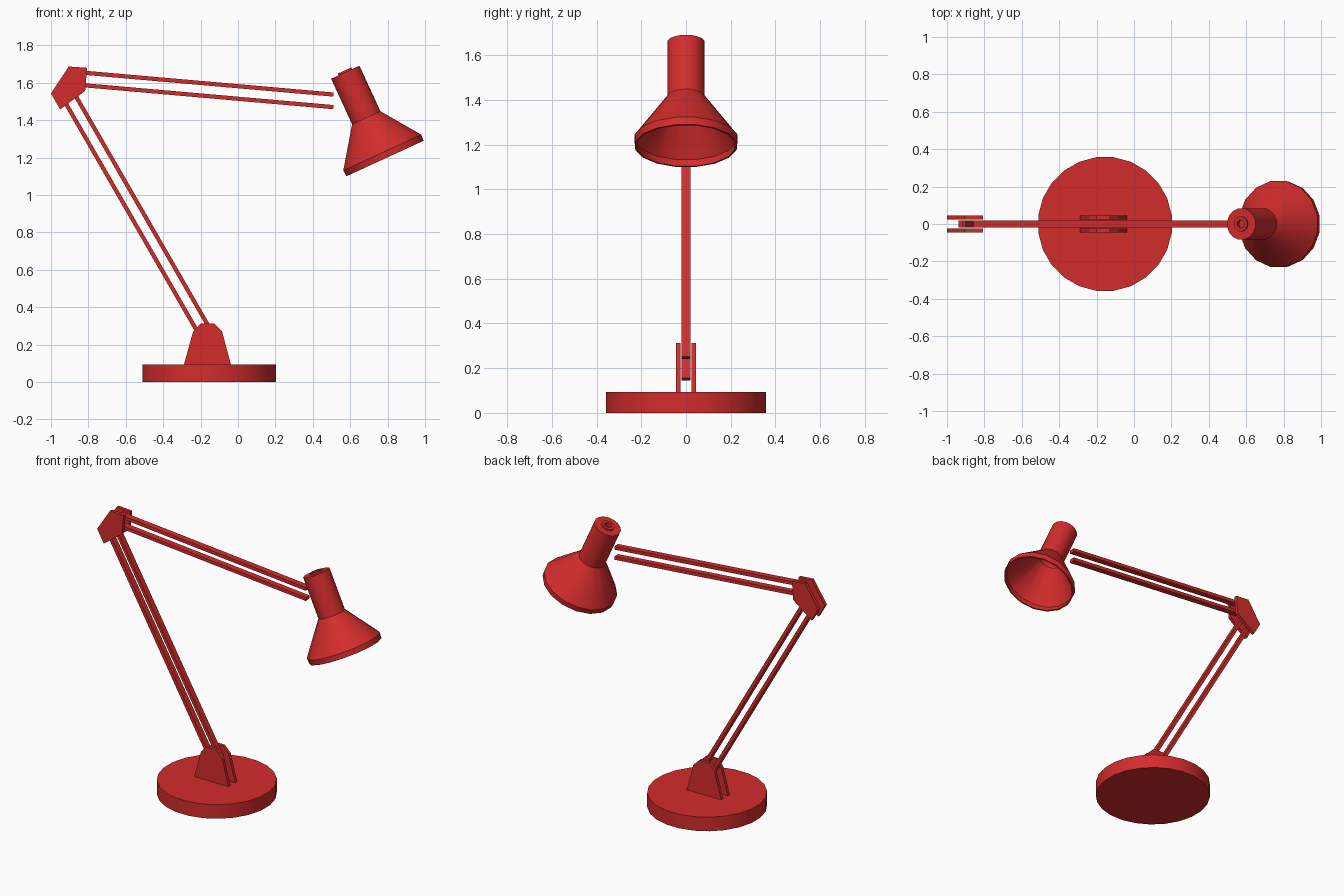
import bpy, bmesh
from math import cos, sin, tau, radians, atan2, hypot
from mathutils import Matrix, Vector

if "Cube" in bpy.data.objects:
    bpy.data.objects.remove(bpy.data.objects["Cube"])

red = bpy.data.materials.new("red_paint")
red.diffuse_color = (0.65, 0.025, 0.025, 1)
red.use_nodes = True
red.node_tree.nodes["Principled BSDF"].inputs["Base Color"].default_value = red.diffuse_color


def finish(name, bm, smooth=False):
    bmesh.ops.recalc_face_normals(bm, faces=bm.faces)
    me = bpy.data.meshes.new(name)
    bm.to_mesh(me)
    bm.free()
    me.materials.append(red)
    ob = bpy.data.objects.new(name, me)
    bpy.context.collection.objects.link(ob)
    if smooth:
        bpy.ops.object.select_all(action='DESELECT')
        ob.select_set(True)
        bpy.context.view_layer.objects.active = ob
        bpy.ops.object.shade_smooth_by_angle(angle=radians(30))
    return ob


def lathe(name, profile, sides):
    """Revolve (radius, height) points about z; ends on the axis close it."""
    bm = bmesh.new()
    rings = []
    for r, z in profile:
        if r == 0:
            rings.append([bm.verts.new((0, 0, z))] * sides)
        else:
            angles = [(i + 0.5) * tau / sides for i in range(sides)]
            rings.append([bm.verts.new((r * cos(a), r * sin(a), z)) for a in angles])
    for a, b in zip(rings, rings[1:]):
        for i in range(sides):
            j = (i + 1) % sides
            bm.faces.new(list(dict.fromkeys((a[i], a[j], b[j], b[i]))))
    return finish(name, bm, True)


def plate(name, outline, y0, y1):
    """Extrude an x-z outline from y0 to y1."""
    bm = bmesh.new()
    face = bm.faces.new([bm.verts.new((x, y0, z)) for x, z in outline])
    new = bmesh.ops.extrude_face_region(bm, geom=[face])["geom"]
    bmesh.ops.translate(bm, vec=(0, y1 - y0, 0),
                        verts=[v for v in new if isinstance(v, bmesh.types.BMVert)])
    return finish(name, bm)


def rod(name, a, b, thick=0.022, width=0.04):
    """Flat bar between two x-z points."""
    dx, dz = b[0] - a[0], b[1] - a[1]
    bm = bmesh.new()
    bmesh.ops.create_cube(bm, size=1)
    bmesh.ops.scale(bm, vec=(hypot(dx, dz), width, thick), verts=bm.verts)
    bm.transform(Matrix.Translation(((a[0] + b[0]) / 2, 0, (a[1] + b[1]) / 2))
                 @ Matrix.Rotation(-atan2(dz, dx), 4, 'Y'))
    return finish(name, bm)


# Round base
base = lathe("base", [(0, 0), (0.36, 0), (0.36, 0.093), (0, 0.093)], 24)
base.location.x = -0.155

# Paired side plates of the foot bracket and the elbow joint
foot = [(-0.29, 0.09), (-0.24, 0.27), (-0.2, 0.313),
        (-0.128, 0.313), (-0.085, 0.27), (-0.037, 0.09)]
elbow = [(-1.0, 1.543), (-0.905, 1.687), (-0.807, 1.68),
         (-0.817, 1.557), (-0.951, 1.457)]
for side, y0, y1 in (("front", -0.045, -0.024), ("back", 0.024, 0.045)):
    plate(f"foot_bracket_{side}", foot, y0, y1)
    plate(f"elbow_plate_{side}", elbow, y0, y1)

# Parallel arm rods
rod("lower_arm_rod_outer", (-0.93, 1.506), (-0.148, 0.15))
rod("lower_arm_rod_inner", (-0.91, 1.603), (-0.128, 0.247))
rod("upper_arm_rod_top", (-0.86, 1.657), (0.51, 1.537))
rod("upper_arm_rod_bottom", (-0.86, 1.59), (0.51, 1.47))

# Hollow shade with neck, small ring socket on top, rim lip at the bottom
shade = lathe("lamp_shade", [
    (0, 0.488), (0.022, 0.488), (0.022, 0.518), (0.04, 0.518), (0.04, 0.508),
    (0.085, 0.508), (0.085, 0.24), (0.234, 0.035), (0.231, 0),
    (0.222, 0), (0.225, 0.033), (0.076, 0.238), (0.076, 0.478), (0, 0.478)], 16)
shade.location = Vector((0.786, 0, 1.195))
shade.rotation_euler.y = radians(-24.7)
